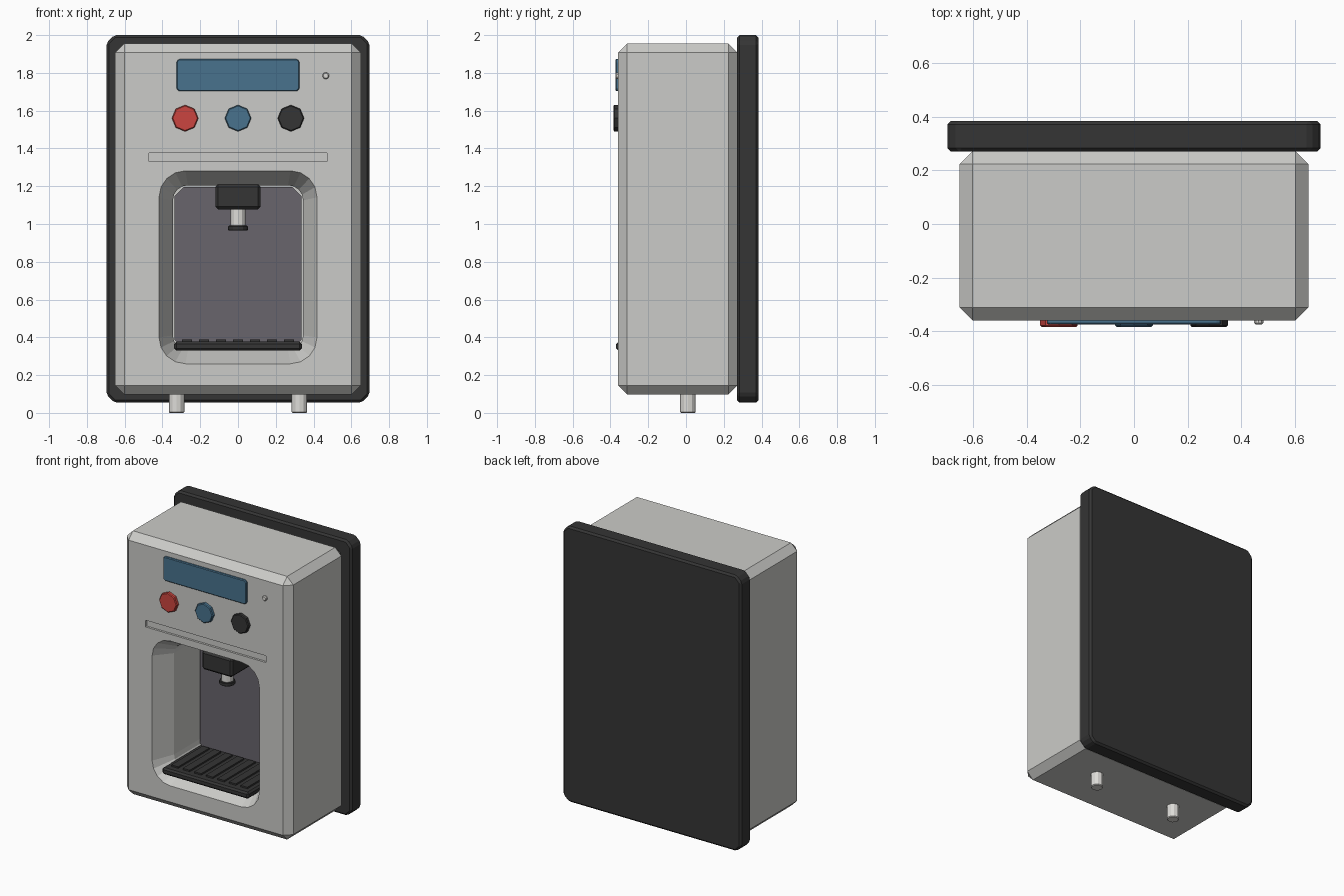
import bpy, bmesh, math
from mathutils import Matrix

if "Cube" in bpy.data.objects:
    bpy.data.objects.remove(bpy.data.objects["Cube"])


def material(name, r, g, b):
    m = bpy.data.materials.new(name)
    m.use_nodes = True
    m.diffuse_color = (r, g, b, 1)
    m.node_tree.nodes["Principled BSDF"].inputs["Base Color"].default_value = (r, g, b, 1)
    return m


shell = material("light grey shell", 0.60, 0.60, 0.58)
black = material("black plastic", 0.035, 0.035, 0.035)
slate = material("slate panel", 0.14, 0.13, 0.15)
blue = material("blue", 0.065, 0.17, 0.27)
red = material("red", 0.6, 0.06, 0.05)
metal = material("pale metal", 0.72, 0.71, 0.68)


def finish(name, bm, mat):
    bmesh.ops.recalc_face_normals(bm, faces=bm.faces)
    me = bpy.data.meshes.new(name)
    bm.to_mesh(me)
    bm.free()
    me.materials.append(mat)
    ob = bpy.data.objects.new(name, me)
    bpy.context.collection.objects.link(ob)
    return ob


def bevel(bm, edges, width):
    bmesh.ops.bevel(bm, geom=edges, offset=width, segments=1, profile=0.5, affect='EDGES')


def box(name, x, y, z, mat, edge=0.0, corner=0.0):
    """Box from (min, max) ranges; corner cuts the four edges along y, edge all the rest."""
    bm = bmesh.new()
    bmesh.ops.create_cube(bm, size=1)
    for v in bm.verts:
        v.co = [r[0] if c < 0 else r[1] for c, r in zip(v.co, (x, y, z))]
    if corner:
        bevel(bm, [e for e in bm.edges if abs(e.verts[0].co.y - e.verts[1].co.y) > 1e-4], corner)
    if edge:
        bevel(bm, bm.edges[:], edge)
    return finish(name, bm, mat)


def cylinder(name, centre, radius, depth, mat, sides=12, axis='Z', edge=0.0):
    bm = bmesh.new()
    bmesh.ops.create_cone(bm, cap_ends=True, segments=sides, radius1=radius, radius2=radius, depth=depth)
    if edge:
        bevel(bm, [e for e in bm.edges if any(len(f.verts) > 4 for f in e.link_faces)], edge)
    if axis == 'Y':
        bm.transform(Matrix.Rotation(math.pi / 2, 4, 'X'))
    bm.transform(Matrix.Translation(centre))
    return finish(name, bm, mat)


def rounded_ring(bm, half, low, high, radius, y, steps=4):
    """Rounded rectangle of vertices in the xz plane."""
    ring = []
    corners = ((half, high), (-half, high), (-half, low), (half, low))
    for i, (cx, cz) in enumerate(corners):
        sx, sz = math.copysign(1, cx), (1 if i < 2 else -1)
        for k in range(steps + 1):
            a = math.pi / 2 * (i + k / steps)
            ring.append(bm.verts.new((cx - sx * radius + radius * math.cos(a), y,
                                      cz - sz * radius + radius * math.sin(a))))
    return ring


def cut(target, cutter):
    cutter.hide_render = True
    cutter.hide_viewport = True
    mod = target.modifiers.new("cut", 'BOOLEAN')
    mod.operation = 'DIFFERENCE'
    mod.solver = 'EXACT'
    mod.object = cutter


# Housing and wall plate
body = box("body", (-0.65, 0.65), (-0.36, 0.272), (0.098, 1.955), shell, edge=0.048)
box("back_plate", (-0.696, 0.696), (0.27, 0.384), (0.055, 2.0), black, edge=0.013, corner=0.04)

# Dispensing bay: flared mouth, then straight walls
bm = bmesh.new()
rings = [rounded_ring(bm, *r) for r in ((0.455, 0.225, 1.32, 0.17, -0.43),
                                        (0.345, 0.33, 1.205, 0.08, -0.22),
                                        (0.345, 0.33, 1.205, 0.08, 0.07))]
for a, b in zip(rings, rings[1:]):
    for i in range(len(a)):
        j = (i + 1) % len(a)
        bm.faces.new((a[i], a[j], b[j], b[i]))
bm.faces.new(rings[0])
bm.faces.new(rings[-1])
cut(body, finish("bay_cutter", bm, shell))
cut(body, box("slot_cutter", (-0.47, 0.47), (-0.4, -0.345), (1.33, 1.377), shell))
box("bay_back_panel", (-0.336, 0.336), (0.055, 0.075), (0.338, 1.197), slate, corner=0.05)

# Drip tray with slats running front to back
box("drip_tray", (-0.338, 0.338), (-0.37, 0.06), (0.33, 0.377), black, edge=0.012)
for i in range(7):
    x = (i - 3) * 0.09
    box(f"tray_slat_{i + 1}", (x - 0.027, x + 0.027), (-0.32, 0.03), (0.37, 0.388), black)

# Spout
box("spout_block", (-0.12, 0.12), (-0.24, 0.06), (1.078, 1.212), black, edge=0.015)
cylinder("spout_nozzle", (0, -0.12, 1.035), 0.04, 0.1, metal)
cylinder("nozzle_tip", (0, -0.12, 0.978), 0.052, 0.026, black, edge=0.004)

# Display, buttons and indicator
box("display", (-0.325, 0.325), (-0.374, -0.35), (1.703, 1.873), blue, edge=0.005, corner=0.012)
for name, x, mat in (("hot_button", -0.28, red), ("cold_button", 0, blue), ("power_button", 0.28, black)):
    cylinder(name, (x, -0.367, 1.56), 0.07, 0.034, mat, sides=8, axis='Y', edge=0.005)
cylinder("indicator", (0.465, -0.362, 1.785), 0.018, 0.024, metal, sides=10, axis='Y', edge=0.005)

# Feet
for name, x in (("left_foot", 0.325), ("right_foot", -0.325)):
    cylinder(name, (x, 0.01, 0.055), 0.041, 0.11, metal, edge=0.005)
